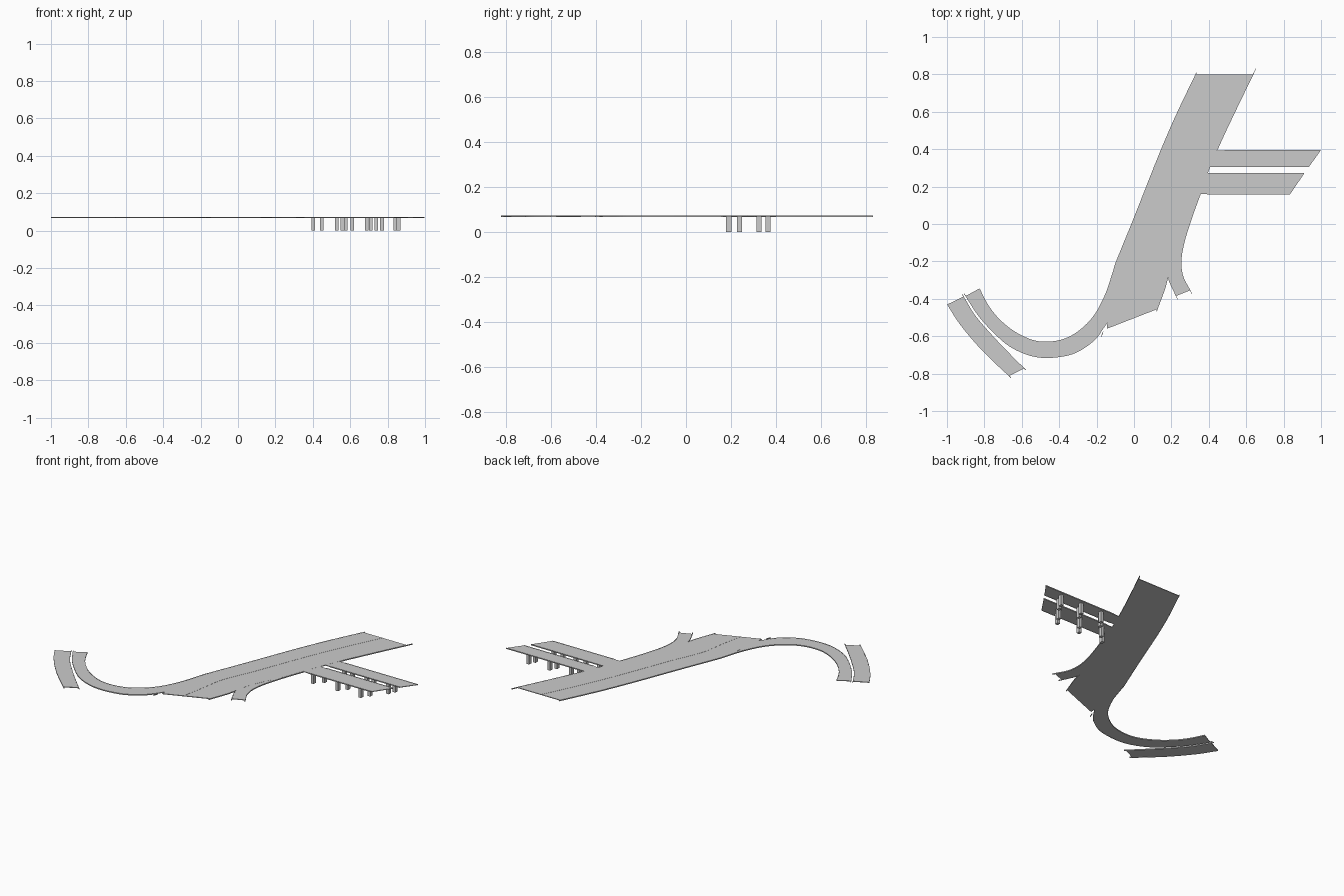
import bpy, bmesh
from mathutils import Vector
from mathutils.geometry import interpolate_bezier

if "Cube" in bpy.data.objects:
    bpy.data.objects.remove(bpy.data.objects["Cube"])

TOP, BOTTOM = 0.0728, 0.0685


def smooth(points, steps=5):
    """Resample a plan-view path as a Catmull-Rom style curve."""
    p = [Vector((x, y, 0)) for x, y in points]
    out = [p[0]]
    for i in range(len(p) - 1):
        a, b = p[i], p[i + 1]
        ta = (b - p[i - 1]) / 6 if i else (b - a) / 3
        tb = (p[i + 2] - a) / 6 if i + 2 < len(p) else (b - a) / 3
        out += interpolate_bezier(a, a + ta, b - tb, b, steps + 1)[1:]
    return out


def slab(name, left, right, z0, z1):
    """Solid strip between two matching edge paths."""
    bm = bmesh.new()
    rows = [[bm.verts.new((p.x, p.y, z)) for p, z in
             ((a, z0), (b, z0), (b, z1), (a, z1))] for a, b in zip(left, right)]
    for r, s in zip(rows, rows[1:]):
        for k in range(4):
            j = (k + 1) % 4
            bm.faces.new((r[k], r[j], s[j], s[k]))
    bm.faces.new(rows[0])
    bm.faces.new(rows[-1][::-1])
    bmesh.ops.recalc_face_normals(bm, faces=bm.faces)
    mesh = bpy.data.meshes.new(name)
    bm.to_mesh(mesh)
    bm.free()
    ob = bpy.data.objects.new(name, mesh)
    bpy.context.collection.objects.link(ob)
    return ob


def kerb(name, path, start=0.0, end=0.0, z0=BOTTOM - 0.001, z1=TOP + 0.0012, width=0.003):
    """Thin edge strip, optionally running past the ends of the deck."""
    p = [v.copy() for v in path]
    p[0] += (p[0] - p[1]).normalized() * start
    p[-1] += (p[-1] - p[-2]).normalized() * end
    left, right = [], []
    for i, v in enumerate(p):
        d = (p[min(i + 1, len(p) - 1)] - p[max(i - 1, 0)]).normalized()
        n = Vector((-d.y, d.x, 0)) * width / 2
        left.append(v + n)
        right.append(v - n)
    slab(name, left, right, z0, z1)


# Main carriageway
main_l = smooth([(.33, .80), (.22, .57), (.13, .36), (.035, .12), (-.025, -.03),
                 (-.07, -.14), (-.11, -.25), (-.13, -.40), (-.145, -.56)])
main_r = smooth([(.637, .80), (.54, .60), (.447, .40), (.35, .16), (.29, 0),
                 (.24, -.10), (.20, -.20), (.17, -.33), (.125, -.455)])
slab("main_deck", main_l, main_r, BOTTOM, TOP)
kerb("main_kerb_left", main_l[:31], start=.01)
kerb("main_kerb_right", main_r[:11], start=.035)
kerb("main_kerb_nose", main_r[33:], end=.015)
kerb("median_strip", [a.lerp(b, .44) for a, b in zip(main_l, main_r)],
     z0=TOP - .001, z1=TOP + .0008)

# Long curved ramp sweeping to the left
ramp_l = smooth([(-.07, -.14), (-.11, -.25), (-.15, -.37), (-.21, -.485), (-.28, -.56),
                 (-.36, -.61), (-.45, -.63), (-.54, -.622), (-.64, -.575),
                 (-.72, -.51), (-.78, -.435), (-.827, -.345)])
ramp_r = smooth([(-.01, -.20), (-.05, -.32), (-.09, -.44), (-.18, -.582), (-.235, -.64),
                 (-.33, -.695), (-.46, -.715), (-.565, -.70), (-.67, -.65),
                 (-.76, -.57), (-.835, -.485), (-.90, -.385)])
slab("curved_ramp", ramp_l, ramp_r, BOTTOM, TOP - .0003)
kerb("ramp_kerb_inner", ramp_l)
kerb("ramp_kerb_outer", ramp_r[15:], start=0, end=.015)
kerb("ramp_nose_kerb", [Vector((-.165, -.575, 0)), Vector((-.176, -.605, 0))])

# Short slip road on the right
slip_l = smooth([(.26, .16), (.23, .03), (.195, -.10), (.18, -.20), (.184, -.29), (.225, -.385)])
slip_r = smooth([(.355, .16), (.308, .03), (.268, -.10), (.252, -.20), (.262, -.28), (.30, -.355)])
slab("slip_road", slip_l, slip_r, BOTTOM, TOP - .0003)
kerb("slip_kerb_left", slip_l[20:], end=.02)
kerb("slip_kerb_right", slip_r, end=.02)

# Detached road strip beside the curved ramp
side_l = smooth([(-.912, -.388), (-.85, -.49), (-.76, -.595), (-.67, -.69), (-.588, -.772)])
side_r = smooth([(-.998, -.43), (-.93, -.535), (-.83, -.655), (-.74, -.745), (-.668, -.812)])
slab("side_strip", side_l, side_r, BOTTOM, TOP)
kerb("side_kerb_inner", side_l, start=.015, end=.012)
kerb("side_kerb_outer", side_r, end=.015)

# Two straight side arms with skewed ends
for name, upper, lower in (("arm_back", [(.38, .393), (.998, .393)], [(.34, .305), (.935, .305)]),
                           ("arm_front", [(.34, .272), (.91, .270)], [(.30, .160), (.835, .160)])):
    a, b = smooth(upper, 6), smooth(lower, 6)
    slab(name, a, b, BOTTOM, TOP - .0003)
    kerb(name + "_kerb_back", a[1:])
    kerb(name + "_kerb_front", b[1:])

# Columns: three skewed rows of four
column_y = (.190, .2375, .325, .365)
for r, row in enumerate(((.402, .447, .528, .557), (.575, .612, .688, .709), (.738, .770, .840, .858))):
    for c, (x, y) in enumerate(zip(row, column_y)):
        hx, hy = .0095, .0115
        slab(f"column_{r + 1}_{c + 1}", [Vector((x - hx, y - hy, 0)), Vector((x - hx, y + hy, 0))],
             [Vector((x + hx, y - hy, 0)), Vector((x + hx, y + hy, 0))], 0, BOTTOM + .001)
